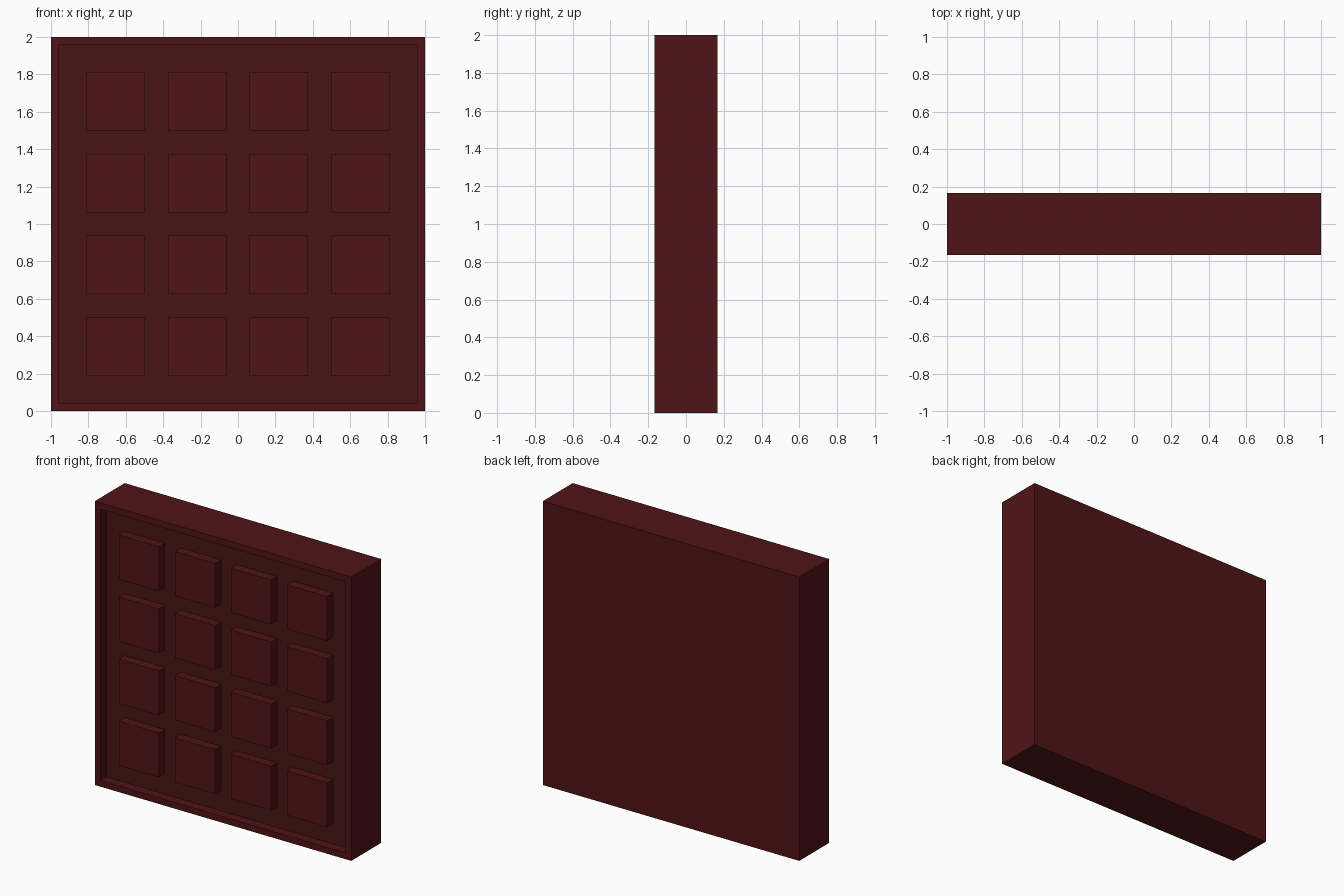
import bpy, bmesh
from mathutils import Matrix, Vector

if "Cube" in bpy.data.objects:
    bpy.data.objects.remove(bpy.data.objects["Cube"])

HALF_D = 0.1667   # half thickness
RECESS = 0.065    # depth of the sunken field
RIM = 0.0625      # rim width
TILE = 0.3125     # tile size
PITCH = 0.4375    # tile spacing


def material(name, color):
    m = bpy.data.materials.new(name)
    m.diffuse_color = (*color, 1)
    m.use_nodes = True
    m.node_tree.nodes["Principled BSDF"].inputs["Base Color"].default_value = m.diffuse_color
    return m


red = material("dark_red", (0.08, 0.007, 0.008))
field = material("field_red", (0.066, 0.007, 0.007))


def add_box(bm, center, size):
    mat = Matrix.Translation(center) @ Matrix.Diagonal((*size, 1))
    return bmesh.ops.create_cube(bm, size=1, matrix=mat)


def finish(name, bm, *mats):
    me = bpy.data.meshes.new(name)
    bm.to_mesh(me)
    bm.free()
    for m in mats:
        me.materials.append(m)
    ob = bpy.data.objects.new(name, me)
    bpy.context.collection.objects.link(ob)
    return ob


# Panel: slab with a rimmed, sunken front
bm = bmesh.new()
add_box(bm, (0, 0, 1), (2, 2 * HALF_D, 2))
bm.normal_update()
front = next(f for f in bm.faces if f.normal.y < -0.9)
bmesh.ops.inset_region(bm, faces=[front], thickness=RIM)
# extrude the inset face inward to make the rim walls
ext = bmesh.ops.extrude_discrete_faces(bm, faces=[front])
floor = ext["faces"][0]
bmesh.ops.translate(bm, verts=floor.verts, vec=Vector((0, RECESS, 0)))
floor.material_index = 1
bmesh.ops.recalc_face_normals(bm, faces=bm.faces)
finish("panel", bm, red, field)

# Raised tiles: 4 x 4 grid, flush with the rim, open at the back
bm = bmesh.new()
for i in range(4):
    for k in range(4):
        add_box(bm, ((i - 1.5) * PITCH, -HALF_D + RECESS / 2, 1 + (k - 1.5) * PITCH),
                (TILE, RECESS, TILE))
bm.normal_update()
backs = [f for f in bm.faces if f.normal.y > 0.9]
bmesh.ops.delete(bm, geom=backs, context='FACES_ONLY')
finish("raised_tiles", bm, red)
